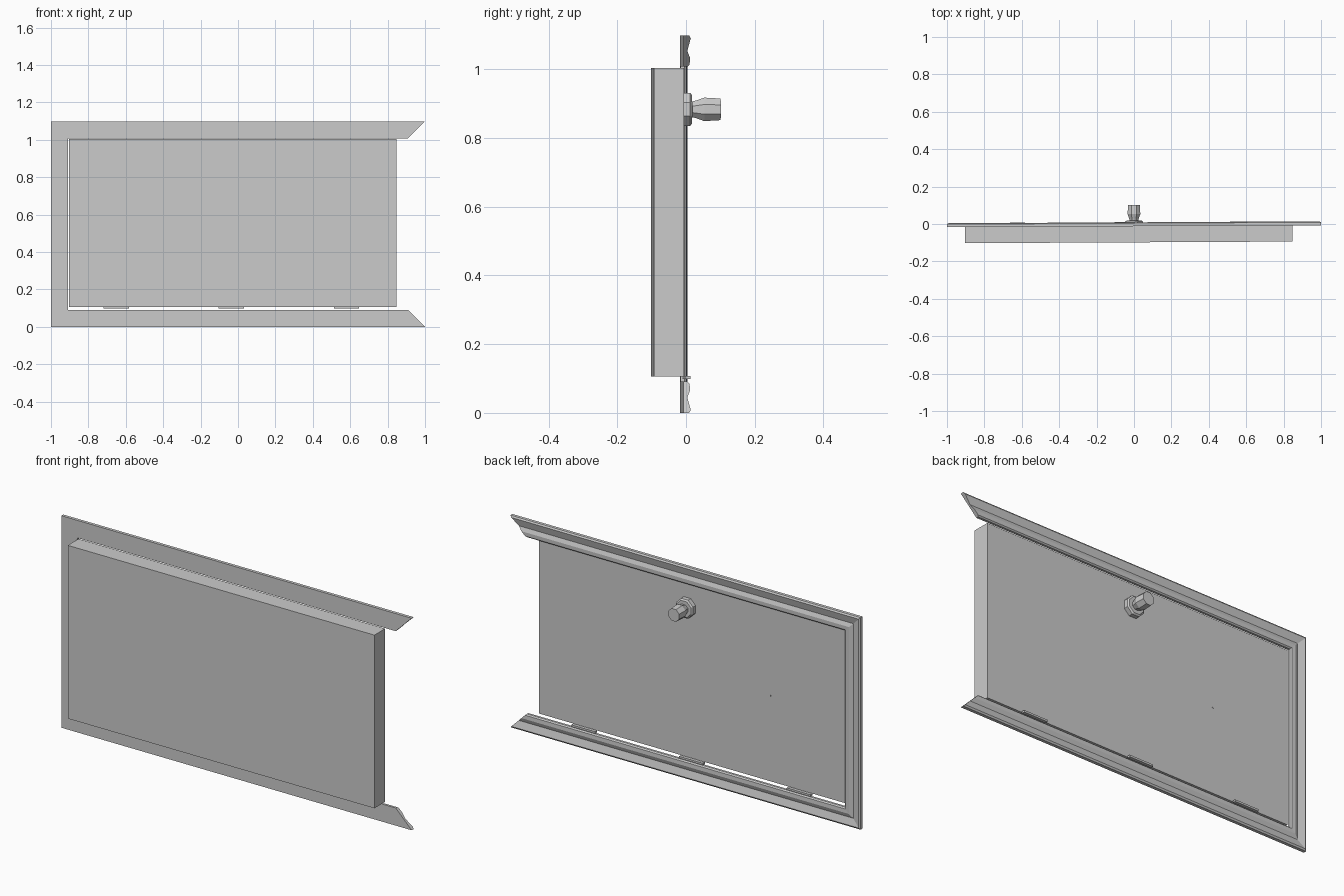
import bpy, bmesh, math
from mathutils import Vector, Matrix

cube = bpy.data.objects.get("Cube")
if cube:
    bpy.data.objects.remove(cube, do_unlink=True)

TILT = 0.005  # the whole hatch is turned very slightly about z


def finish(name, bm):
    bmesh.ops.recalc_face_normals(bm, faces=bm.faces)
    bm.transform(Matrix.Rotation(TILT, 4, 'Z'))
    mesh = bpy.data.meshes.new(name)
    bm.to_mesh(mesh)
    bm.free()
    obj = bpy.data.objects.new(name, mesh)
    bpy.context.collection.objects.link(obj)
    return obj


def box(name, low, high):
    low, high = Vector(low), Vector(high)
    bm = bmesh.new()
    bmesh.ops.create_cube(bm, size=1)
    bm.transform(Matrix.Translation((low + high) / 2) @ Matrix.Diagonal((*(high - low), 1)))
    return finish(name, bm)


def loft(bm, rings):
    """Skin closed rings of points and cap both ends."""
    loops = [[bm.verts.new(p) for p in ring] for ring in rings]
    for a, b in zip(loops, loops[1:]):
        for i in range(len(a)):
            j = (i + 1) % len(a)
            bm.faces.new((a[i], a[j], b[j], b[i]))
    bm.faces.new(loops[0])
    bm.faces.new(loops[-1])


def turned(name, x, z, sides, steps):
    """Faceted part turned about the y axis; steps are (y, radius)."""
    bm = bmesh.new()
    angles = [(i + 0.5) * math.tau / sides for i in range(sides)]
    loft(bm, [[(x + r * math.cos(a), y, z + r * math.sin(a)) for a in angles]
              for y, r in steps])
    return finish(name, bm)


# Moulded trim: (distance in from outer edge, y), swept round three sides
profile = [(0, -0.012), (0, 0.004), (0.008, 0.009), (0.045, -0.001),
           (0.065, 0.007), (0.085, 0.006), (0.091, 0), (0.091, -0.012)]
# Each station: outer corner x, z and its mitre direction
stations = [(1, 1.098, -1, -1), (-1, 1.098, 1, -1), (-1, 0, 1, 1), (1, 0, -1, 1)]
bm = bmesh.new()
loft(bm, [[(x + dx * w, y, z + dz * w) for w, y in profile] for x, z, dx, dz in stations])
finish("frame_trim", bm)

# Door panel
box("door_panel", (-0.904, -0.098, 0.106), (0.847, -0.01, 1.003))

# Hinges along the lower edge
for i, x in enumerate((-0.65, -0.035, 0.58)):
    box(f"hinge_{i + 1}", (x - 0.068, -0.006, 0.098), (x + 0.068, 0.01, 0.108))

# Handle: flange and flared knob
turned("knob_flange", 0, 0.883, 8, [(-0.011, 0.052), (0.012, 0.052), (0.018, 0.044)])
turned("knob", 0, 0.883, 8, [(0.015, 0.024), (0.03, 0.028), (0.053, 0.037), (0.101, 0.034)])

# Small peephole disc
turned("peephole", -0.47, 0.55, 8, [(-0.012, 0.008), (-0.008, 0.008)])
